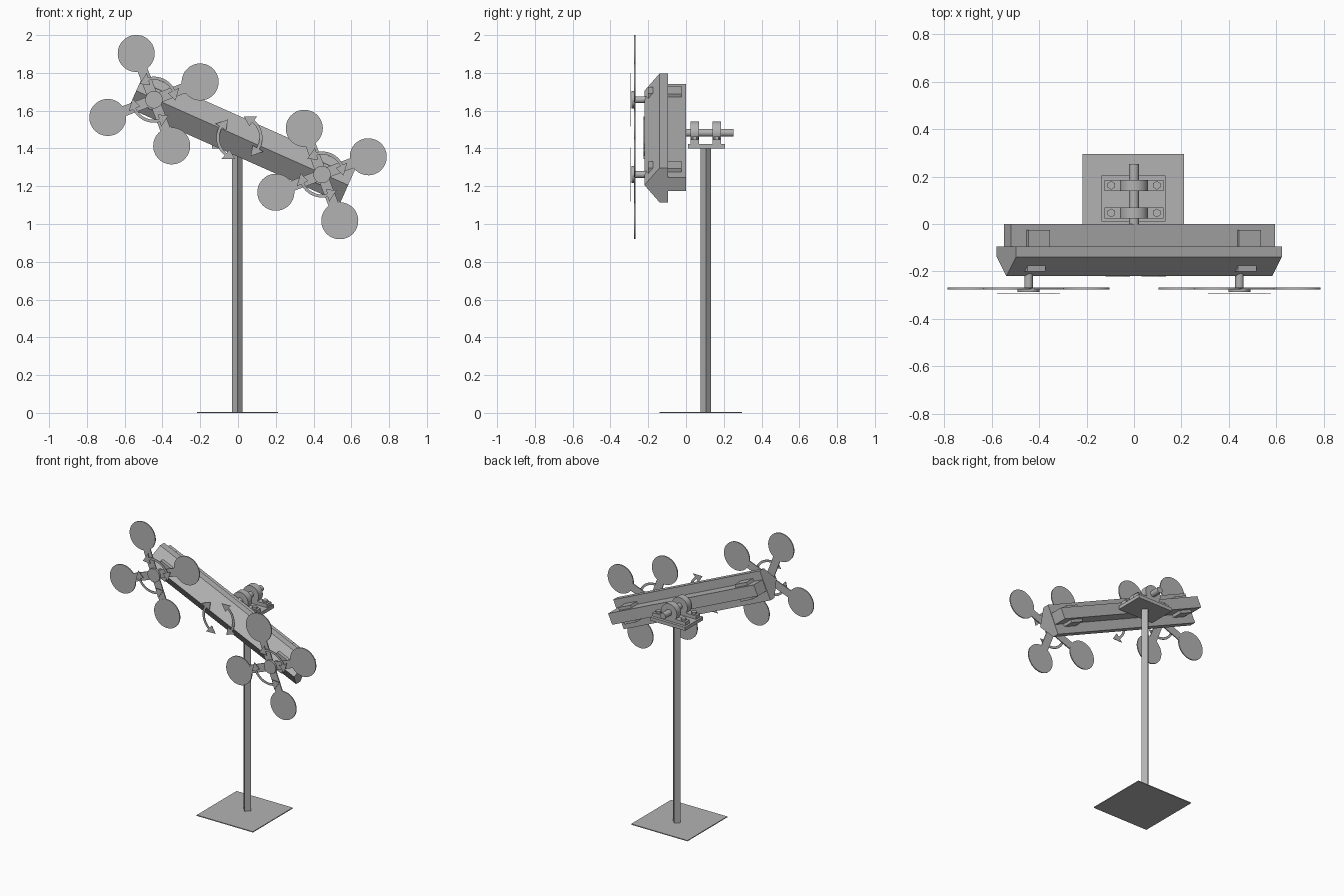
import bpy, bmesh
from math import radians, sin, cos, pi
from mathutils import Matrix, Vector

cube = bpy.data.objects.get("Cube")
if cube:
    bpy.data.objects.remove(cube)

grey = bpy.data.materials.new("plain_grey")
grey.use_nodes = True
COLOUR = (0.45, 0.45, 0.45, 1)
grey.diffuse_color = COLOUR
grey.node_tree.nodes["Principled BSDF"].inputs["Base Color"].default_value = COLOUR

# Frame of the tilted beam: local x runs along it, local z across it
TILT = Matrix.Translation((0, 0, 1.46)) @ Matrix.Rotation(radians(24), 4, 'Y')
WORLD = Matrix.Identity(4)


def finish(name, bm, frame=WORLD, smooth=False):
    bmesh.ops.recalc_face_normals(bm, faces=bm.faces)
    mesh = bpy.data.meshes.new(name)
    bm.to_mesh(mesh)
    bm.free()
    mesh.materials.append(grey)
    obj = bpy.data.objects.new(name, mesh)
    bpy.context.collection.objects.link(obj)
    obj.matrix_world = frame
    if smooth:
        bpy.ops.object.select_all(action='DESELECT')
        obj.select_set(True)
        bpy.context.view_layer.objects.active = obj
        bpy.ops.object.shade_smooth_by_angle(angle=radians(35))
    return obj


def add_box(bm, centre, size):
    m = Matrix.Translation(centre) @ Matrix.Diagonal((*size, 1))
    bmesh.ops.create_cube(bm, size=1, matrix=m)


def add_rod(bm, centre, radius, length, axis='Y', sides=32):
    turn = Matrix.Rotation(pi / 2, 4, 'X') if axis == 'Y' else WORLD
    bmesh.ops.create_cone(bm, cap_ends=True, segments=sides, radius1=radius, radius2=radius,
                          depth=length, matrix=Matrix.Translation(centre) @ turn)


def add_prism(bm, points, offset):
    face = bm.faces.new([bm.verts.new(p) for p in points])
    new = bmesh.ops.extrude_face_region(bm, geom=[face])["geom"]
    bmesh.ops.translate(bm, vec=offset, verts=[g for g in new if isinstance(g, bmesh.types.BMVert)])


def box(name, centre, size, frame=WORLD):
    bm = bmesh.new()
    add_box(bm, centre, size)
    return finish(name, bm, frame)


def rod(name, centre, radius, length, axis='Y', sides=32, frame=WORLD):
    bm = bmesh.new()
    add_rod(bm, centre, radius, length, axis, sides)
    return finish(name, bm, frame, sides > 8)


def curved_arrow(name, x, y, middle, frame):
    """Flat arc with an arrowhead at both ends."""
    def at(r, deg):
        a = radians(middle + deg)
        return Vector((x + r * cos(a), y, r * sin(a)))
    r, w, head, half, tip = 0.114, 0.008, 0.033, 40, 68
    steps = [half * (i / 8 - 1) for i in range(17)]
    outer = [at(r + w, d) for d in steps]
    inner = [at(r - w, -d) for d in steps]
    points = (outer + [at(r + head, half), at(r, tip), at(r - head, half)]
              + inner + [at(r - head, -half), at(r, -tip), at(r + head, -half)])
    bm = bmesh.new()
    add_prism(bm, points, (0, 0.003, 0))
    finish(name, bm, frame)


# Stand
box("base_plate", (-0.003, 0.078, 0.003), (0.43, 0.435, 0.006))
rod("post", (-0.003, 0.105, 0.7), 0.028, 1.4, 'Z', 4)
box("mount_plate", (-0.003, 0.108, 1.412), (0.27, 0.195, 0.024))

# Pivot shaft with two bolted bearings
SHAFT_Z = 1.483
rod("pivot_shaft", (0, 0.125, SHAFT_Z), 0.021, 0.255)
for side, y in (("front", 0.047), ("rear", 0.163)):
    bm = bmesh.new()
    add_rod(bm, (0, y, SHAFT_Z), 0.06, 0.046)
    add_box(bm, (0, y, 1.436), (0.25, 0.046, 0.024))
    finish(side + "_bearing", bm, smooth=True)
    bm = bmesh.new()
    for x in (-0.096, 0.096):
        add_rod(bm, (x, y, 1.455), 0.018, 0.016, 'Z', 6)
    finish(side + "_bearing_bolts", bm)

# Beam: wedge-fronted body with a narrow rib behind
X0, HALF = 0.022, 0.614
section = [(-0.095, -0.1), (-0.095, 0.1), (-0.14, 0.1), (-0.22, 0), (-0.14, -0.1)]
bm = bmesh.new()
add_prism(bm, [(X0 - HALF, y, z + 0.005) for y, z in section], (2 * HALF, 0, 0))
finish("beam_body", bm, TILT)
box("beam_rib", (X0, -0.048, 0.008), (1.22, 0.096, 0.076), TILT)

# Rotors at both ends of the beam
for side, x in (("right", -0.487), ("left", 0.487)):
    box(side + "_rear_block", (x + 0.02, -0.062, 0.008), (0.10, 0.075, 0.115), TILT)
    box(side + "_front_block", (x + 0.01, -0.185, 0.003), (0.085, 0.03, 0.114), TILT)
    rod(side + "_axle", (x, -0.235, 0), 0.018, 0.09, frame=TILT)
    rod(side + "_hub", (x, -0.279, 0), 0.046, 0.018, frame=TILT)
    bm = bmesh.new()
    for k in range(4):
        a = pi / 4 + k * pi / 2
        add_rod(bm, (x + 0.262 * cos(a), -0.272, 0.262 * sin(a)), 0.098, 0.007, sides=40)
        m = (Matrix.Translation((x, -0.272, 0)) @ Matrix.Rotation(-a, 4, 'Y')
             @ Matrix.Translation((0.095, 0, 0)) @ Matrix.Diagonal((0.19, 0.0065, 0.055, 1)))
        bmesh.ops.create_cube(bm, size=1, matrix=m)
    finish(side + "_rotor", bm, TILT, True)
    for part, angle in (("upper", 89), ("lower", 269)):
        curved_arrow(side + "_" + part + "_arrow", x, -0.294, angle, TILT)

# Tilt arrows in front of the beam centre
for side, angle in (("left", 34), ("right", 214)):
    curved_arrow("beam_arrow_" + side, 0.008, -0.224, angle, TILT)
